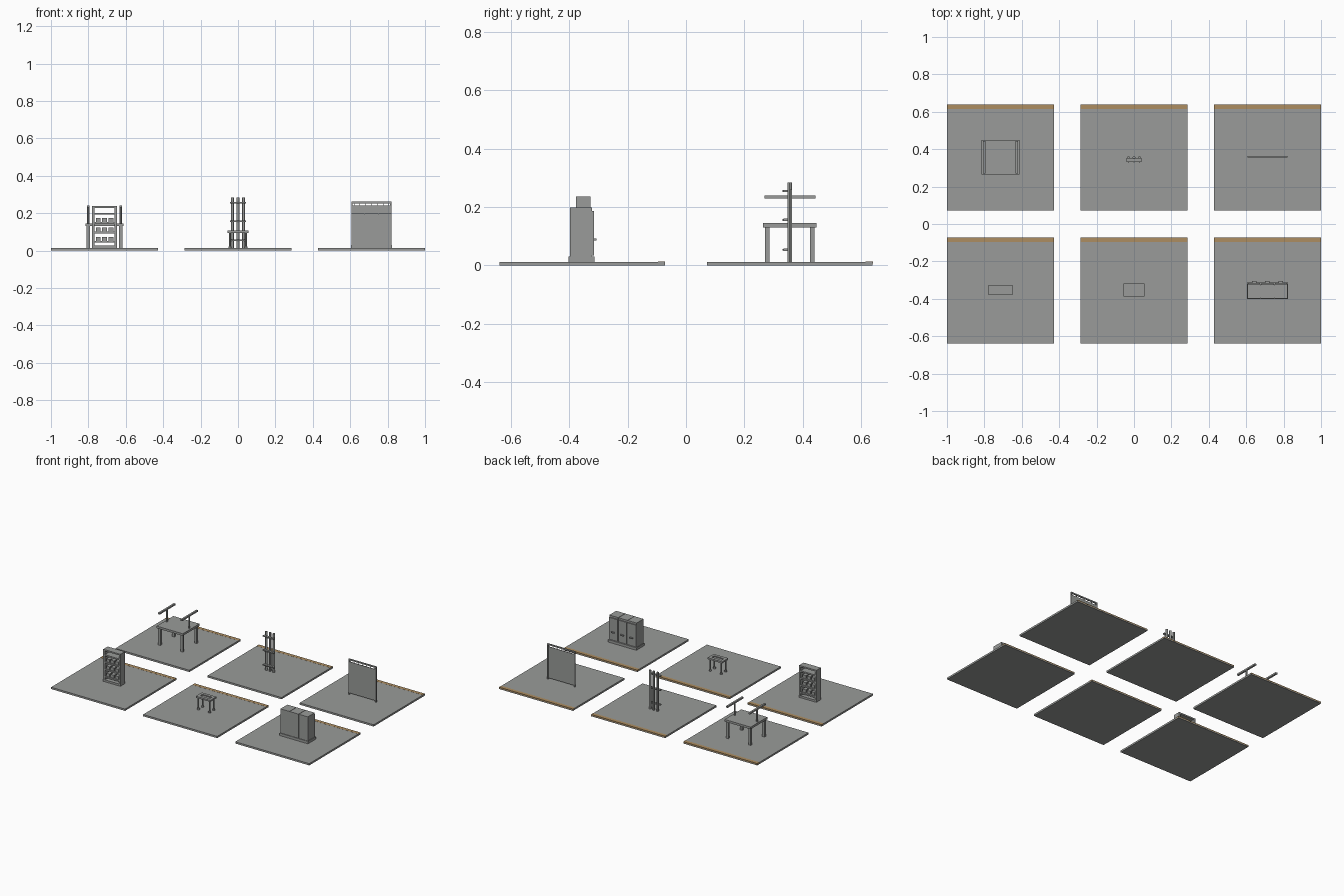
import bpy, math

def mat(name, c):
    m = bpy.data.materials.new(name)
    m.diffuse_color = (*c, 1)
    return m

GREY = mat("grey", (0.32, 0.33, 0.32))
TAN = mat("tan", (0.42, 0.27, 0.12))

def box(name, x0, x1, y0, y1, z0, z1, m=GREY):
    v = [(x, y, z) for z in (z0, z1) for x, y in ((x0, y0), (x1, y0), (x1, y1), (x0, y1))]
    f = [(3, 2, 1, 0), (4, 5, 6, 7), (0, 1, 5, 4), (1, 2, 6, 5), (2, 3, 7, 6), (3, 0, 4, 7)]
    me = bpy.data.meshes.new(name)
    me.from_pydata(v, [], f)
    me.materials.append(m)
    o = bpy.data.objects.new(name, me)
    bpy.context.collection.objects.link(o)
    return o

def cbox(name, x, y, hx, hy, z0, z1, m=GREY):
    return box(name, x - hx, x + hx, y - hy, y + hy, z0, z1, m)

def rod(name, x, y, r, z0, z1, n=12):
    bpy.ops.mesh.primitive_cylinder_add(vertices=n, radius=r, depth=z1 - z0, location=(x, y, (z0 + z1) / 2))
    o = bpy.context.object
    o.name = name
    o.data.materials.append(GREY)
    bpy.ops.object.shade_smooth_by_angle()
    return o

CX, CY, F = 0.7135, 0.356, 0.0125   # tile centres and floor height

# Six floor tiles, each with a tan strip along the back edge
for cx in (-CX, 0, CX):
    for cy in (-CY, CY):
        cbox("floor_tile", cx, cy, 0.2865, 0.284, 0, F)
        box("tile_strip", cx - 0.2865, cx + 0.2865, cy + 0.26, cy + 0.2842, 0.006, F + 0.0006, TAN)

# Table with two raised side rails (back left)
cbox("table_top", -CX, CY, 0.101, 0.092, 0.130, 0.145)
for s in (-1, 1):
    x = -CX + s * 0.0865
    for t in (-1, 1):
        cbox("table_leg", x, CY + t * 0.077, 0.009, 0.0075, F, 0.130)
    rod("rail_post", x, CY, 0.006, 0.145, 0.230)
    cbox("side_rail", x, CY, 0.0065, 0.087, 0.229, 0.240)

# Three post rack with rungs (back middle)
for x in (-0.029, 0, 0.029):
    rod("rack_post", x, 0.355, 0.0075, F, 0.284)
for z in (0.050, 0.152, 0.251):
    box("rack_rung", -0.043, 0.043, 0.334, 0.349, z, z + 0.008)
    for x in (-0.029, 0, 0.029):
        box("rack_bracket", x - 0.003, x + 0.003, 0.330, 0.352, z + 0.001, z + 0.007)

# Hanging screen in a frame (back right)
for s in (-1, 1):
    cbox("screen_post", CX + s * 0.104, 0.36, 0.004, 0.004, F, 0.261)
cbox("screen_bar", CX, 0.36, 0.108, 0.004, 0.252, 0.261)
cbox("screen_panel", CX, 0.36, 0.100, 0.002, 0.022, 0.241)
for i in range(7):
    cbox("screen_hanger", CX - 0.093 + i * 0.031, 0.36, 0.0015, 0.0015, 0.240, 0.253)

# Open shelf with small boxes (front left)
Y0, Y1 = -0.377, -0.328
for s in (-1, 1):
    cbox("shelf_side", -CX + s * 0.0605, (Y0 + Y1) / 2, 0.006, (Y1 - Y0) / 2, F, 0.237)
box("shelf_top", -CX - 0.0665, -CX + 0.0665, Y0, Y1, 0.227, 0.237)
box("shelf_base", -CX - 0.055, -CX + 0.055, Y0, Y1, F, 0.026)
for z in (0.042, 0.092, 0.142, 0.192):
    box("shelf_board", -CX - 0.055, -CX + 0.055, Y0, Y1, z, z + 0.010)
for z in (0.052, 0.102, 0.152):
    for i in (-1, 0, 1):
        cbox("shelf_item", -CX + i * 0.034, -0.354, 0.013, 0.017, z, z + 0.021)

# Small table with a sunken tray (front middle)
TY = -0.353
for s in (-1, 1):
    cbox("stand_top_side", s * 0.0465, TY, 0.0095, 0.034, 0.095, 0.106)
    cbox("stand_top_edge", 0, TY + s * 0.0235, 0.037, 0.0105, 0.095, 0.106)
    for t in (-1, 1):
        x, y = s * 0.043, TY + t * 0.023
        rod("stand_leg", x, y, 0.005, F, 0.095)
        rod("stand_foot", x, y, 0.0085, F, 0.022)
cbox("stand_tray", 0, TY, 0.037, 0.013, 0.095, 0.099)

# Three door cabinet on a plinth, doors facing the back (front right)
cbox("cabinet_plinth", CX, -0.3575, 0.110, 0.0445, F, 0.030)
for i in (-1, 0, 1):
    x = CX + i * 0.0715
    cbox("cabinet_body", x, -0.360, 0.0345, 0.038, 0.030, 0.199)
    cbox("cabinet_door", x, -0.319, 0.032, 0.0035, 0.034, 0.186)
    cbox("cabinet_handle", x, -0.311, 0.012, 0.005, 0.086, 0.093)
cbox("cabinet_back", CX, -0.360, 0.105, 0.035, 0.030, 0.195)
